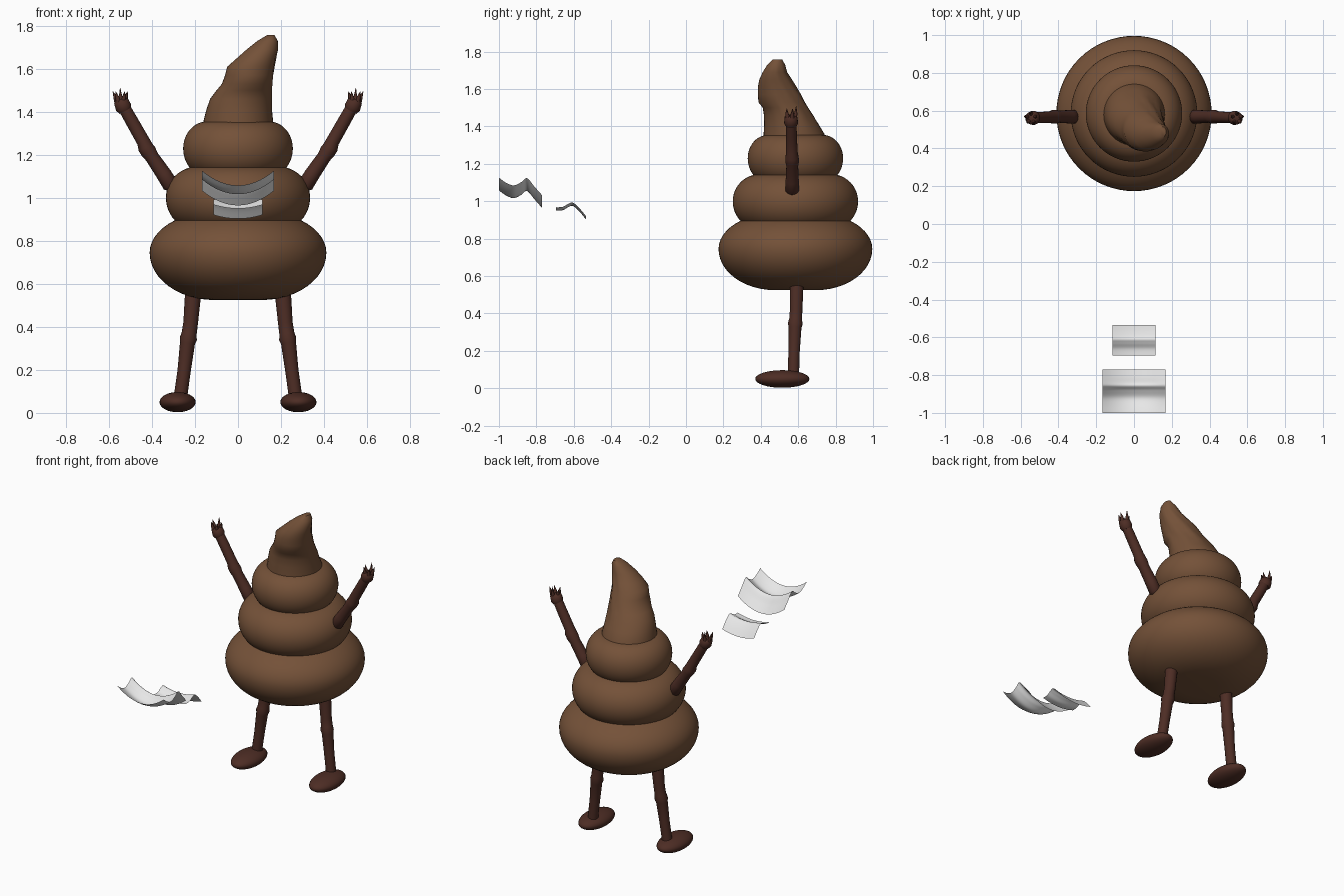
import bpy, bmesh, math
from mathutils import Vector

if "Cube" in bpy.data.objects:
    bpy.data.objects.remove(bpy.data.objects["Cube"])

CY = 0.585  # body axis in y


def material(name, rgb):
    m = bpy.data.materials.new(name)
    m.diffuse_color = (*rgb, 1)
    m.use_nodes = True
    m.node_tree.nodes["Principled BSDF"].inputs["Base Color"].default_value = m.diffuse_color
    return m


BROWN = material("warm brown", (0.175, 0.083, 0.040))
DARK = material("dark brown", (0.075, 0.026, 0.018))
GREY = material("pale grey", (0.8, 0.8, 0.8))


def finish(bm, name, mat, angle=50, closed=True):
    if closed:
        bmesh.ops.recalc_face_normals(bm, faces=bm.faces)
    me = bpy.data.meshes.new(name)
    bm.to_mesh(me)
    bm.free()
    ob = bpy.data.objects.new(name, me)
    bpy.context.collection.objects.link(ob)
    me.materials.append(mat)
    bpy.ops.object.select_all(action='DESELECT')
    ob.select_set(True)
    bpy.context.view_layer.objects.active = ob
    bpy.ops.object.shade_smooth_by_angle(angle=math.radians(angle))
    return ob


def loft(bm, rings):
    """Skin a list of point rings and cap both ends."""
    vr = [[bm.verts.new(p) for p in r] for r in rings]
    n = len(vr[0])
    for a, b in zip(vr, vr[1:]):
        for i in range(n):
            j = (i + 1) % n
            bm.faces.new((a[i], a[j], b[j], b[i]))
    bm.faces.new(vr[0][::-1])
    bm.faces.new(vr[-1])


def ellipse(cx, cy, z, rx, ry, n):
    return [Vector((cx + rx * math.cos(2 * math.pi * i / n),
                    cy + ry * math.sin(2 * math.pi * i / n), z)) for i in range(n)]


def tube(bm, path, n=14):
    """Round limb through (x, y, z, radius) stations."""
    pts = [Vector(p[:3]) for p in path]
    rings = []
    for k, p in enumerate(path):
        d = (pts[min(k + 1, len(pts) - 1)] - pts[max(k - 1, 0)]).normalized()
        u = d.cross(Vector((0, 1, 0))).normalized()
        v = d.cross(u)
        rings.append([pts[k] + p[3] * (u * math.cos(2 * math.pi * i / n) + v * math.sin(2 * math.pi * i / n))
                      for i in range(n)])
    loft(bm, rings)


# Stacked body tiers: rounded rims with a flat core
def tier(name, radius, core, z_low, z_mid, z_high):
    bm = bmesh.new()
    rings = []
    for k in range(25):
        a = -math.pi / 2 + math.pi * k / 24
        h = (z_high - z_mid) if a > 0 else (z_mid - z_low)
        r = core + (radius - core) * math.cos(a)
        rings.append(ellipse(0, CY, z_mid + h * math.sin(a), r, r, 64))
    loft(bm, rings)
    finish(bm, name, BROWN)


tier("bottom_tier", 0.411, 0.11, 0.525, 0.745, 0.935)
tier("middle_tier", 0.335, 0.19, 0.85, 1.0, 1.145)
tier("upper_tier", 0.255, 0.145, 1.10, 1.23, 1.355)

# Bent tip, given as x and y extents at each height
TIP = [(1.28, -.165, .165, .415, .755), (1.36, -.16, .163, .415, .74),
       (1.41, -.147, .158, .418, .71), (1.46, -.13, .156, .417, .68),
       (1.50, -.10, .156, .41, .655), (1.53, -.075, .16, .387, .637),
       (1.57, -.06, .165, .385, .615), (1.61, -.05, .17, .384, .59),
       (1.65, -.005, .177, .392, .565), (1.69, .04, .185, .41, .54),
       (1.73, .09, .185, .435, .53), (1.757, .135, .17, .462, .515)]
bm = bmesh.new()
rings = []
for k, (z, x0, x1, y0, y1) in enumerate(TIP):
    ring = ellipse((x0 + x1) / 2, (y0 + y1) / 2, z, (x1 - x0) / 2, (y1 - y0) / 2, 40)
    c = Vector(((x0 + x1) / 2, (y0 + y1) / 2, z))
    # shallow creases on the side the tip leans toward
    for i, p in enumerate(ring):
        a = 2 * math.pi * i / 40
        if 3 <= k <= 9 and -0.2 < math.sin(a) and math.cos(a) > 0:
            p += (p - c) * 0.025 * math.sin(9 * a + k * 0.8)
    rings.append(ring)
loft(bm, rings)
finish(bm, "bent_tip", BROWN)

for side, s in (("left", -1), ("right", 1)):
    # Leg with a knee bulge
    bm = bmesh.new()
    tube(bm, [(s * .200, .592, .62, .036), (s * .211, .591, .53, .037), (s * .220, .589, .42, .034),
              (s * .227, .586, .37, .035), (s * .231, .584, .345, .040), (s * .235, .583, .325, .035),
              (s * .250, .578, .20, .031), (s * .264, .575, .10, .031), (s * .267, .574, .06, .031)])
    finish(bm, side + "_leg", DARK)

    # Flattened oval foot
    bm = bmesh.new()
    bmesh.ops.create_uvsphere(bm, u_segments=32, v_segments=16, radius=1)
    for v in bm.verts:
        v.co = (s * .281 + v.co.x * .084, .515 + v.co.y * .145, .05 + v.co.z * .047)
    finish(bm, side + "_foot", DARK)

    # Raised arm with an elbow bulge
    bm = bmesh.new()
    tube(bm, [(s * .305, .568, 1.045, .024), (s * .313, .568, 1.058, .037), (s * .345, .568, 1.11, .036),
              (s * .400, .568, 1.19, .032), (s * .416, .568, 1.215, .037), (s * .430, .567, 1.235, .036),
              (s * .440, .566, 1.262, .031), (s * .490, .564, 1.35, .030), (s * .524, .562, 1.41, .029)])
    finish(bm, side + "_arm", DARK)

    # Cupped palm and pointed fingers
    bm = bmesh.new()
    tube(bm, [(s * .524, .562, 1.405, .030), (s * .532, .562, 1.42, .038),
              (s * .544, .561, 1.45, .034), (s * .546, .561, 1.458, .024)])
    for k in range(5):
        a = 2 * math.pi * k / 5 + math.pi / 2
        dx, dy = math.cos(a), math.sin(a)
        tall = 1.51 if k == 0 else 1.495
        tube(bm, [(s * .544 + .020 * dx, .561 + .020 * dy, 1.445, .012),
                  (s * .546 + .026 * dx, .561 + .026 * dy, 1.468, .009),
                  (s * .548 + .036 * dx, .561 + .028 * dy, tall, .001)], 8)
    finish(bm, side + "_hand", DARK)


# Wavy floating sheets, smoothly interpolated along y and sagging across x
def sheet(name, half, rows, sag):
    bm = bmesh.new()
    nx, sub = 16, 6
    prof = []
    for k in range(len(rows) - 1):
        p = [Vector(rows[min(max(k + d, 0), len(rows) - 1)]) for d in (-1, 0, 1, 2)]
        for i in range(sub + (k == len(rows) - 2)):
            t = i / sub
            prof.append(0.5 * (2 * p[1] + (p[2] - p[0]) * t + (2 * p[0] - 5 * p[1] + 4 * p[2] - p[3]) * t * t
                               + (3 * p[1] - p[0] - 3 * p[2] + p[3]) * t ** 3))
    grid = [[bm.verts.new((half * u, y, z + sag * u * u)) for u in (2 * i / nx - 1 for i in range(nx + 1))]
            for y, z in prof]
    for a, b in zip(grid, grid[1:]):
        for i in range(nx):
            bm.faces.new((a[i], a[i + 1], b[i + 1], b[i]))
    finish(bm, name, GREY, 80, closed=False)


sheet("large_sheet", .167, [(-1.0, 1.058), (-.96, 1.03), (-.92, 1.017), (-.88, 1.035),
                            (-.85, 1.055), (-.81, 1.01), (-.77, .965)], .068)
sheet("small_sheet", .114, [(-.695, .95), (-.66, .952), (-.63, .968), (-.605, .975), (-.57, .945), (-.535, .903)], .018)
